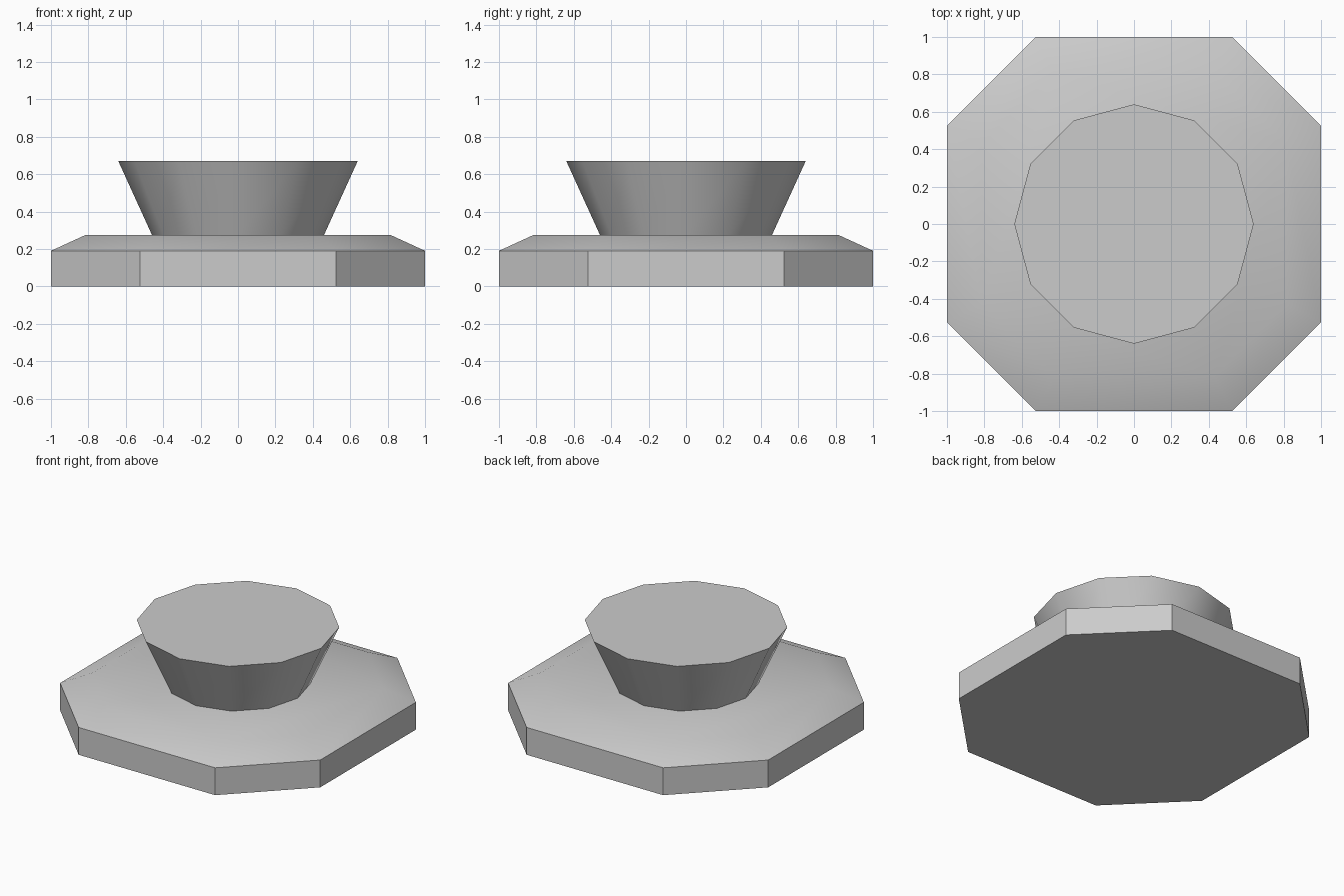
import bpy
import bmesh
import math

cube = bpy.data.objects.get("Cube")
if cube:
    bpy.data.objects.remove(cube, do_unlink=True)

# One plain grey for the whole model
grey = bpy.data.materials.new("light_grey")
grey.use_nodes = True
grey.diffuse_color = (0.6, 0.6, 0.6, 1)
grey.node_tree.nodes["Principled BSDF"].inputs["Base Color"].default_value = (0.6, 0.6, 0.6, 1)


def octagon(half, flat, z):
    """Square of given half width with cut corners."""
    pts = []
    for i in range(4):
        c, s = round(math.cos(i * math.pi / 2)), round(math.sin(i * math.pi / 2))
        for x, y in ((half, -flat), (half, flat)):
            pts.append((x * c - y * s, x * s + y * c, z))
    return pts


def ring(radius, z, sides=12):
    """Regular polygon with a corner on each axis."""
    return [(radius * math.cos(math.tau * i / sides),
             radius * math.sin(math.tau * i / sides), z) for i in range(sides)]


def loft(name, sections):
    """Closed solid skinned through matching cross-sections, bottom to top."""
    bm = bmesh.new()
    loops = [[bm.verts.new(p) for p in sec] for sec in sections]
    for low, high in zip(loops, loops[1:]):
        n = len(low)
        for i in range(n):
            j = (i + 1) % n
            bm.faces.new((low[i], low[j], high[j], high[i]))
    bm.faces.new(loops[0][::-1])
    bm.faces.new(loops[-1])
    mesh = bpy.data.meshes.new(name)
    bm.to_mesh(mesh)
    bm.free()
    mesh.materials.append(grey)
    obj = bpy.data.objects.new(name, mesh)
    bpy.context.collection.objects.link(obj)
    bpy.ops.object.select_all(action='DESELECT')
    obj.select_set(True)
    bpy.context.view_layer.objects.active = obj
    bpy.ops.object.shade_smooth_by_angle(angle=math.radians(35))
    return obj


# Base plate with a shallow sloped shoulder
loft("base_plate", [octagon(1, 0.525, 0), octagon(1, 0.525, 0.19), octagon(0.815, 0.43, 0.275)])

# Flared pedestal, widening upward to a flat top
loft("flared_pedestal", [ring(0.46, 0.275), ring(0.64, 0.67)])
